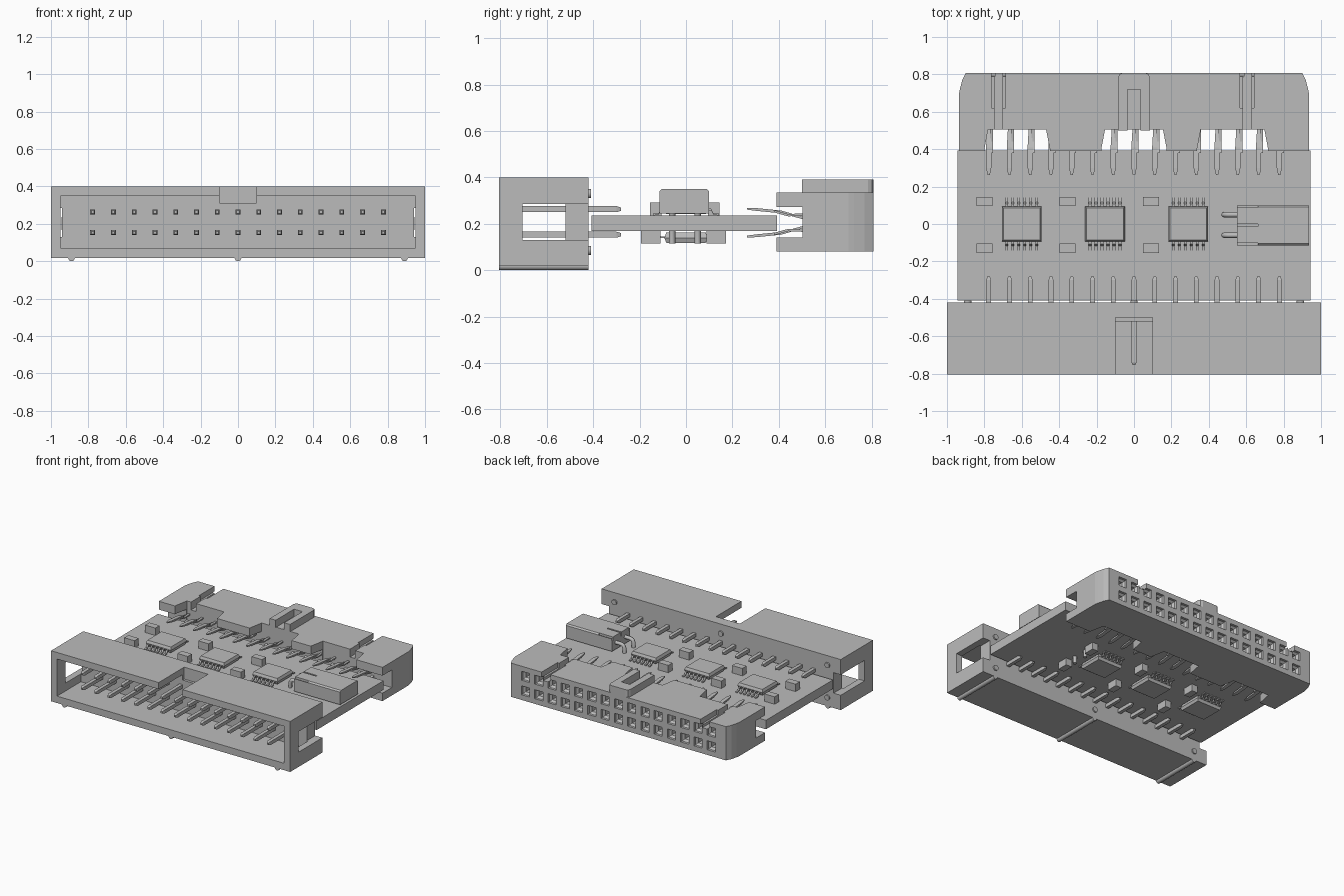
import bpy, bmesh, math
from mathutils import Vector

cube = bpy.data.objects.get("Cube")
if cube:
    bpy.data.objects.remove(cube, do_unlink=True)

GREY = (0.5, 0.5, 0.5, 1)
mat = bpy.data.materials.new("plain grey")
mat.use_nodes = True
mat.diffuse_color = GREY
mat.node_tree.nodes["Principled BSDF"].inputs["Base Color"].default_value = GREY

COLUMNS = [(i - 7) * 0.111 for i in range(15)]
ROWS = (0.153, 0.263)
CHIPS = (-0.6, -0.155, 0.29)
MID = 0.205


def loft(bm, rings):
    """Skin a list of equal-length point rings and cap both ends."""
    loops = [[bm.verts.new(p) for p in ring] for ring in rings]
    for a, b in zip(loops, loops[1:]):
        for i in range(len(a)):
            j = (i + 1) % len(a)
            bm.faces.new((a[i], a[j], b[j], b[i]))
    bm.faces.new(loops[0])
    bm.faces.new(loops[-1])


def box(bm, x0, x1, y0, y1, z0, z1):
    loft(bm, [[(x0, y0, z), (x1, y0, z), (x1, y1, z), (x0, y1, z)] for z in (z0, z1)])


def prism(bm, outline, z0, z1):
    loft(bm, [[(x, y, z) for x, y in outline] for z in (z0, z1)])


def bar(bm, x, z, sections):
    """Bar along y; each section is y, half width, half height, z shift."""
    loft(bm, [[(x - w, y, z + s - h), (x + w, y, z + s - h),
               (x + w, y, z + s + h), (x - w, y, z + s + h)] for y, w, h, s in sections])


def rod(bm, x, z, r, y0, y1):
    loft(bm, [[(x + r * math.cos(a * math.pi / 8), y, z + r * math.sin(a * math.pi / 8))
               for a in range(16)] for y in (y0, y1)])


def finish(bm, name, smooth=False):
    bmesh.ops.recalc_face_normals(bm, faces=bm.faces)
    mesh = bpy.data.meshes.new(name)
    bm.to_mesh(mesh)
    bm.free()
    mesh.materials.append(mat)
    ob = bpy.data.objects.new(name, mesh)
    bpy.context.collection.objects.link(ob)
    if smooth:
        bpy.ops.object.select_all(action="DESELECT")
        ob.select_set(True)
        bpy.context.view_layer.objects.active = ob
        bpy.ops.object.shade_smooth_by_angle(angle=math.radians(30))
    return ob


def cut(ob, bm):
    """Subtract a bmesh from an object and bake the result."""
    cutter = finish(bm, "cutter")
    cutter.hide_render = True
    mod = ob.modifiers.new("cut", "BOOLEAN")
    mod.operation, mod.solver, mod.object = "DIFFERENCE", "EXACT", cutter
    mod.use_self = True
    bpy.context.view_layer.update()
    mesh = bpy.data.meshes.new_from_object(
        ob.evaluated_get(bpy.context.evaluated_depsgraph_get()))
    ob.modifiers.clear()
    ob.data = mesh
    bpy.data.objects.remove(cutter, do_unlink=True)


# Front header shroud with cavity, key notch and open end slots
bm = bmesh.new()
box(bm, -1, 1, -0.805, -0.42, 0.018, 0.4)
shroud = finish(bm, "header_shroud")
bm = bmesh.new()
box(bm, -0.95, 0.95, -0.9, -0.52, 0.07, 0.35)
cut(shroud, bm)
bm = bmesh.new()
box(bm, -0.1, 0.1, -0.9, -0.5, 0.31, 0.5)
cut(shroud, bm)
for s in (-1, 1):
    bm = bmesh.new()
    box(bm, *sorted((s * 0.94, s * 1.1)), -0.705, -0.3, 0.13, 0.285)
    cut(shroud, bm)

# Ribs under the header and stand-off bumps behind it
bm = bmesh.new()
for x in (-0.89, 0, 0.89):
    rod(bm, x, 0.018, 0.018, -0.805, -0.42)
    for z in (0.085, 0.33):
        rod(bm, x, z, 0.02, -0.43, -0.41)
finish(bm, "header_ribs_and_bumps", True)

# Header pins
bm = bmesh.new()
for x in COLUMNS:
    for z in ROWS:
        bar(bm, x, z, [(-0.755, 0.007, 0.007, 0), (-0.74, 0.013, 0.013, 0),
                       (-0.3, 0.013, 0.013, 0), (-0.28, 0.007, 0.007, 0)])
finish(bm, "header_pins")

# Circuit board
bm = bmesh.new()
box(bm, -0.943, 0.943, -0.408, 0.392, 0.168, 0.236)
finish(bm, "circuit_board")

# Rear socket body with rounded-off rear corners
half = [(0.935, 0.39), (0.935, 0.7), (0.93, 0.725), (0.918, 0.77), (0.9, 0.808)]
bm = bmesh.new()
prism(bm, half + [(-x, y) for x, y in reversed(half)], 0.08, 0.335)
socket = finish(bm, "socket_body")
bm = bmesh.new()
box(bm, -1.1, 1.1, 0.3, 0.502, 0.14, 0.272)
cut(socket, bm)
bm = bmesh.new()
for x0, x1 in ((-0.8, -0.45), (-0.175, 0.175), (0.337, 0.717)):
    prism(bm, [(x0, 0.3), (x1, 0.3), (x1, 0.4), (x1 - 0.02, 0.505),
               (x0 + 0.02, 0.505), (x0, 0.4)], 0, 0.5)
cut(socket, bm)
for x in (-0.725, 0.605):
    bm = bmesh.new()
    box(bm, x - 0.037, x + 0.037, 0.62, 0.9, 0.295, 0.4)
    cut(socket, bm)
    bm = bmesh.new()
    box(bm, x - 0.022, x + 0.022, 0.48, 0.9, 0.275, 0.4)
    cut(socket, bm)
bm = bmesh.new()
for x in COLUMNS:
    for z in ROWS:
        bar(bm, x, z, [(0.62, 0.02, 0.02, 0), (0.775, 0.02, 0.02, 0),
                       (0.79, 0.034, 0.034, 0), (0.83, 0.034, 0.034, 0)])
cut(socket, bm)

# Polarising key on top of the socket
bm = bmesh.new()
prism(bm, [(-0.085, 0.5), (-0.035, 0.5), (-0.035, 0.72), (0.035, 0.72), (0.035, 0.5),
           (0.085, 0.5), (0.085, 0.785), (0.077, 0.801), (0.06, 0.808),
           (-0.06, 0.808), (-0.077, 0.801), (-0.085, 0.785)], 0.334, 0.39)
finish(bm, "socket_key")

# Socket contacts: tail over the board, splitting into two tines
bm = bmesh.new()
for x in COLUMNS:
    for s in (-1, 1):
        bar(bm, x, MID, [(0.262, 0.006, 0.004, s * 0.06), (0.3, 0.014, 0.006, s * 0.057),
                         (0.41, 0.014, 0.006, s * 0.046), (0.51, 0.008, 0.005, s * 0.018)])
        bar(bm, x + 0.016, MID, [(0.38, 0.008, 0.005, s * 0.049),
                                 (0.44, 0.008, 0.005, s * 0.032), (0.51, 0.008, 0.005, s * 0.035)])
finish(bm, "socket_contacts")

# Chips on both faces, with their legs
for side, s, face in (("top", 1, 0.236), ("bottom", -1, 0.168)):
    body, legs = bmesh.new(), bmesh.new()
    for cx in CHIPS:
        z0, z1, z2 = face + s * 0.006, face + s * 0.03, face + s * 0.05
        loft(body, [[(cx + u * (0.106 - d), v * (0.093 - d), z)
                     for u, v in ((-1, -1), (1, -1), (1, 1), (-1, 1))]
                    for z, d in ((z0, 0.008), (z1, 0), (z2, 0.008))])
        for i in range(6):
            x = cx + (i - 2.5) * 0.032
            for v in (-1, 1):
                bar(legs, x, face, [(v * 0.085, 0.007, 0.004, s * 0.026),
                                    (v * 0.108, 0.007, 0.004, s * 0.026),
                                    (v * 0.118, 0.007, 0.004, s * 0.006),
                                    (v * 0.142, 0.007, 0.004, s * 0.004)])
    finish(body, side + "_chips")
    finish(legs, side + "_chip_legs")

# Small capacitors beside the chips
bm = bmesh.new()
for cx in CHIPS:
    for y in (-0.13, 0.12):
        box(bm, cx - 0.243, cx - 0.157, y - 0.025, y + 0.025, 0.23, 0.292)
    for y in (-0.152, 0.13):
        box(bm, cx + 0.175, cx + 0.225, y - 0.042, y + 0.042, 0.115, 0.17)
finish(bm, "capacitors")

# Side connector body, chamfered on top, with shallow rear grooves
bm = bmesh.new()
section = [(-0.115, 0.245), (0.1, 0.245), (0.1, 0.34), (0.09, 0.35), (-0.105, 0.35), (-0.115, 0.34)]
loft(bm, [[(x, y, z) for y, z in section] for x in (0.55, 0.935)])
side_connector = finish(bm, "side_connector")
bm = bmesh.new()
for y in (-0.108, -0.007, 0.093):
    box(bm, 0.5, 0.663, y - 0.006, y + 0.006, 0.32, 0.4)
cut(side_connector, bm)

# Bent connector leads passing down through the board
for name, y in (("left_lead", 0.05), ("right_lead", -0.06)):
    curve = bpy.data.curves.new(name, "CURVE")
    curve.dimensions = "3D"
    curve.bevel_depth = 0.014
    curve.bevel_resolution = 2
    curve.use_fill_caps = True
    path = [(0.58, 0.295), (0.51, 0.295), (0.49, 0.29), (0.48, 0.27), (0.48, 0.115)]
    spline = curve.splines.new("POLY")
    spline.points.add(len(path) - 1)
    for p, (x, z) in zip(spline.points, path):
        p.co = (x, y, z, 1)
    curve.materials.append(mat)
    bpy.context.collection.objects.link(bpy.data.objects.new(name, curve))
